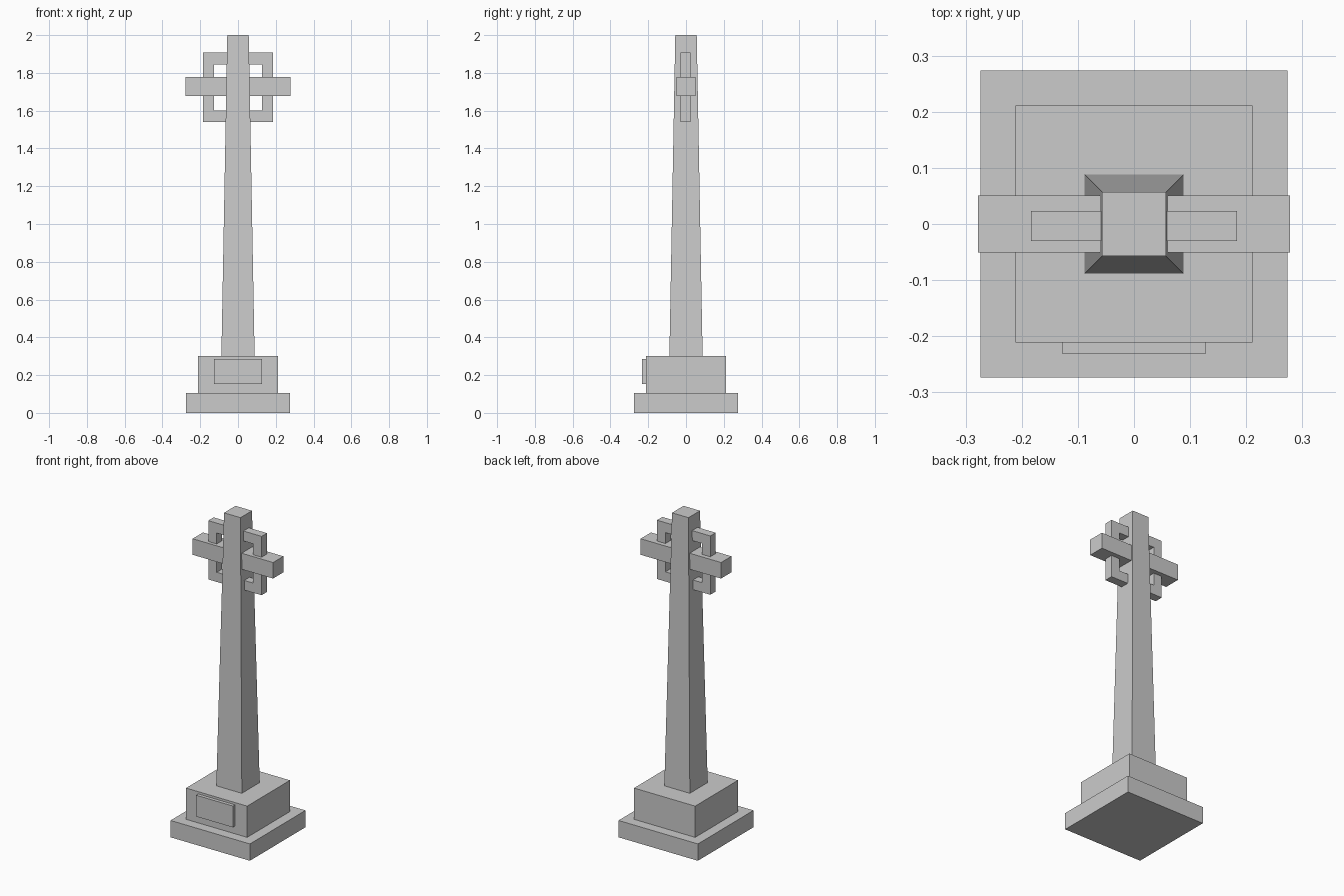
import bpy, bmesh

if "Cube" in bpy.data.objects:
    bpy.data.objects.remove(bpy.data.objects["Cube"])


def finish(name, bm):
    bmesh.ops.recalc_face_normals(bm, faces=bm.faces)
    mesh = bpy.data.meshes.new(name)
    bm.to_mesh(mesh)
    bm.free()
    obj = bpy.data.objects.new(name, mesh)
    bpy.context.collection.objects.link(obj)
    return obj


def box(name, x, y, z, taper=1.0):
    """Box from (min, max) ranges; the top face is scaled by taper."""
    bm = bmesh.new()
    bmesh.ops.create_cube(bm, size=1)
    for v in bm.verts:
        s = taper if v.co.z > 0 else 1.0
        v.co = (s * x[v.co.x > 0], s * y[v.co.y > 0], z[v.co.z > 0])
    return finish(name, bm)


def square_ring(name, outer, inner, y):
    """Rectangular frame in the xz plane; outer/inner = (half width, z min, z max)."""
    bm = bmesh.new()

    def loop(w, z0, z1, depth):
        return [bm.verts.new((a, depth, b))
                for a, b in ((-w, z0), (w, z0), (w, z1), (-w, z1))]

    loops = [loop(*outer, y[0]), loop(*outer, y[1]),
             loop(*inner, y[1]), loop(*inner, y[0])]
    for k in range(4):
        a, b = loops[k], loops[(k + 1) % 4]
        for i in range(4):
            j = (i + 1) % 4
            bm.faces.new((a[i], a[j], b[j], b[i]))
    return finish(name, bm)


# Stepped base
box("base_slab", (-0.274, 0.274), (-0.274, 0.274), (0, 0.105))
box("pedestal", (-0.211, 0.211), (-0.211, 0.211), (0.105, 0.30))
box("plaque", (-0.127, 0.127), (-0.232, -0.205), (0.153, 0.286))

# Tapered shaft
box("shaft", (-0.088, 0.088), (-0.088, 0.088), (0.30, 2.0), taper=0.645)

# Cross head
box("cross_arm", (-0.278, 0.278), (-0.051, 0.051), (1.677, 1.777))
square_ring("cross_ring", (0.184, 1.54, 1.907), (0.126, 1.60, 1.845), (-0.03, 0.023))
